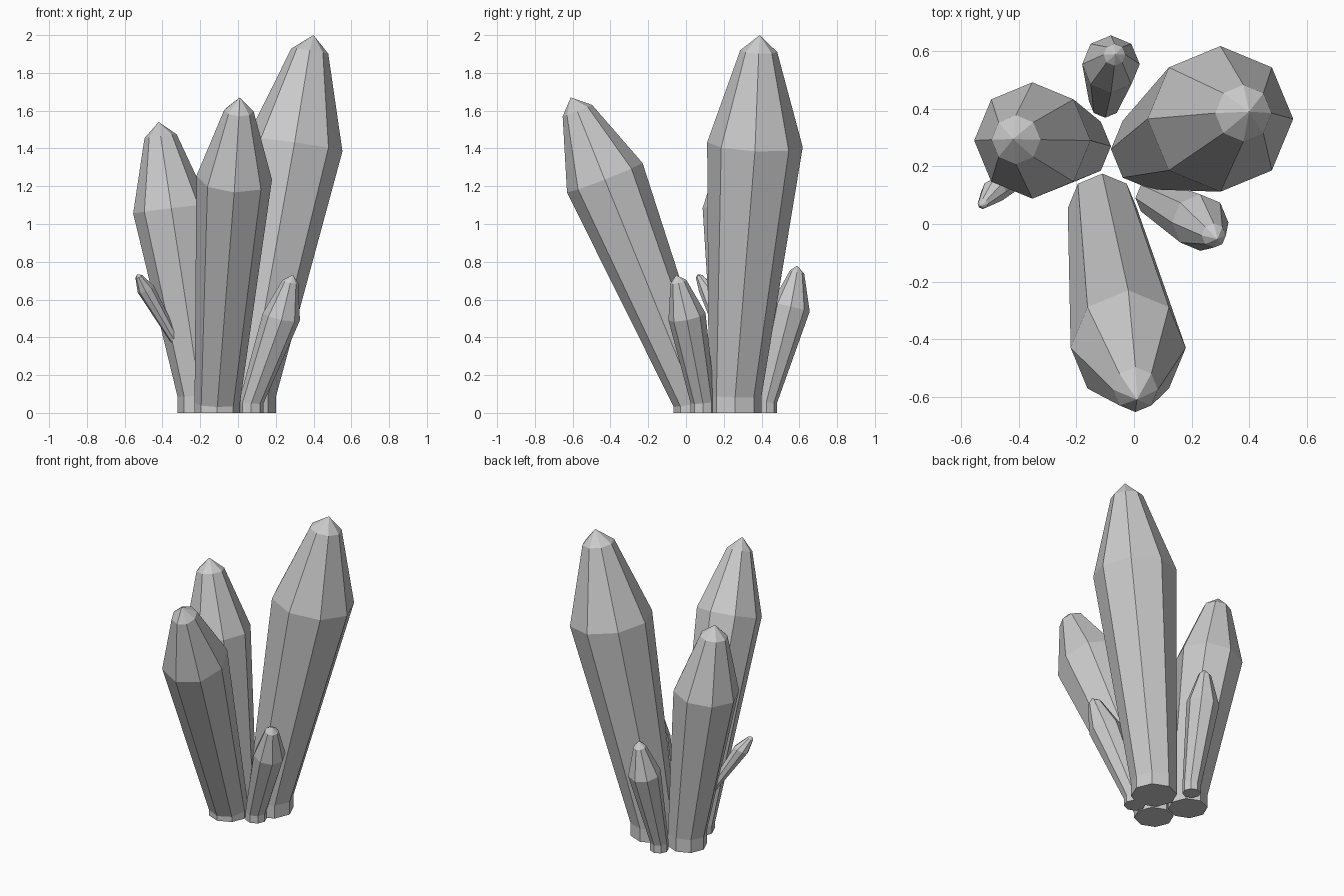
import bpy, bmesh
from math import cos, sin, pi

if "Cube" in bpy.data.objects:
    bpy.data.objects.remove(bpy.data.objects["Cube"])

SIDES = 8


def ring(bm, centre, radius, slope=(0, 0)):
    """Octagon whose plane dips towards the crystal's lean."""
    cx, cy, cz = centre
    verts = []
    for i in range(SIDES):
        a = 2 * pi * i / SIDES
        dx, dy = radius * cos(a), radius * sin(a)
        verts.append(bm.verts.new((cx + dx, cy + dy, cz - dx * slope[0] - dy * slope[1])))
    return verts


def crystal(name, base, base_r, collar, shoulder, shoulder_r, neck, neck_r, tip, slope):
    """Base ring, short upright collar, flared shaft, tapered head and point."""
    bm = bmesh.new()
    bx, by, bz = base
    half = (slope[0] * 0.4, slope[1] * 0.4)
    rings = [ring(bm, base, base_r),
             ring(bm, (bx, by, bz + collar), base_r, half),
             ring(bm, shoulder, shoulder_r, slope),
             ring(bm, neck, neck_r, slope)]
    bm.faces.new(rings[0][::-1])
    apex = bm.verts.new(tip)
    for i in range(SIDES):
        j = (i + 1) % SIDES
        for lo, hi in zip(rings, rings[1:]):
            bm.faces.new((lo[i], lo[j], hi[j], hi[i]))
        bm.faces.new((rings[-1][i], rings[-1][j], apex))
    bmesh.ops.recalc_face_normals(bm, faces=bm.faces)
    mesh = bpy.data.meshes.new(name)
    bm.to_mesh(mesh)
    bm.free()
    obj = bpy.data.objects.new(name, mesh)
    bpy.context.collection.objects.link(obj)
    return obj


# Three large crystals
crystal("tall_crystal", (0.06, 0.26, 0), 0.14, 0.09,
        (0.30, 0.365, 1.42), 0.253, (0.38, 0.385, 1.915), 0.098,
        (0.40, 0.39, 2.0), (0.14, 0.05))
crystal("left_crystal", (-0.20, 0.27, 0), 0.12, 0.09,
        (-0.353, 0.29, 1.08), 0.202, (-0.41, 0.293, 1.465), 0.085,
        (-0.42, 0.295, 1.54), (-0.12, 0.02))
crystal("front_crystal", (-0.11, 0.055, 0), 0.12, 0.05,
        (-0.02, -0.43, 1.245), 0.20, (0.005, -0.575, 1.60), 0.078,
        (0.01, -0.61, 1.67), (0.05, -0.39))

# Small crystals at the foot
crystal("small_right_crystal", (0.07, 0.09, 0), 0.065, 0.055,
        (0.23, 0.005, 0.51), 0.098, (0.277, -0.04, 0.695), 0.042,
        (0.29, -0.052, 0.73), (0.2, -0.2))
crystal("small_back_crystal", (-0.10, 0.425, 0), 0.056, 0.055,
        (-0.08, 0.555, 0.56), 0.10, (-0.068, 0.588, 0.745), 0.038,
        (-0.065, 0.588, 0.78), (-0.03, 0.23))

# Tiny shard growing out of the left crystal
crystal("tiny_shard", (-0.28, 0.23, 0.28), 0.02, 0.01,
        (-0.488, 0.112, 0.655), 0.043, (-0.525, 0.07, 0.722), 0.018,
        (-0.534, 0.062, 0.733), (-0.4, -0.3))
